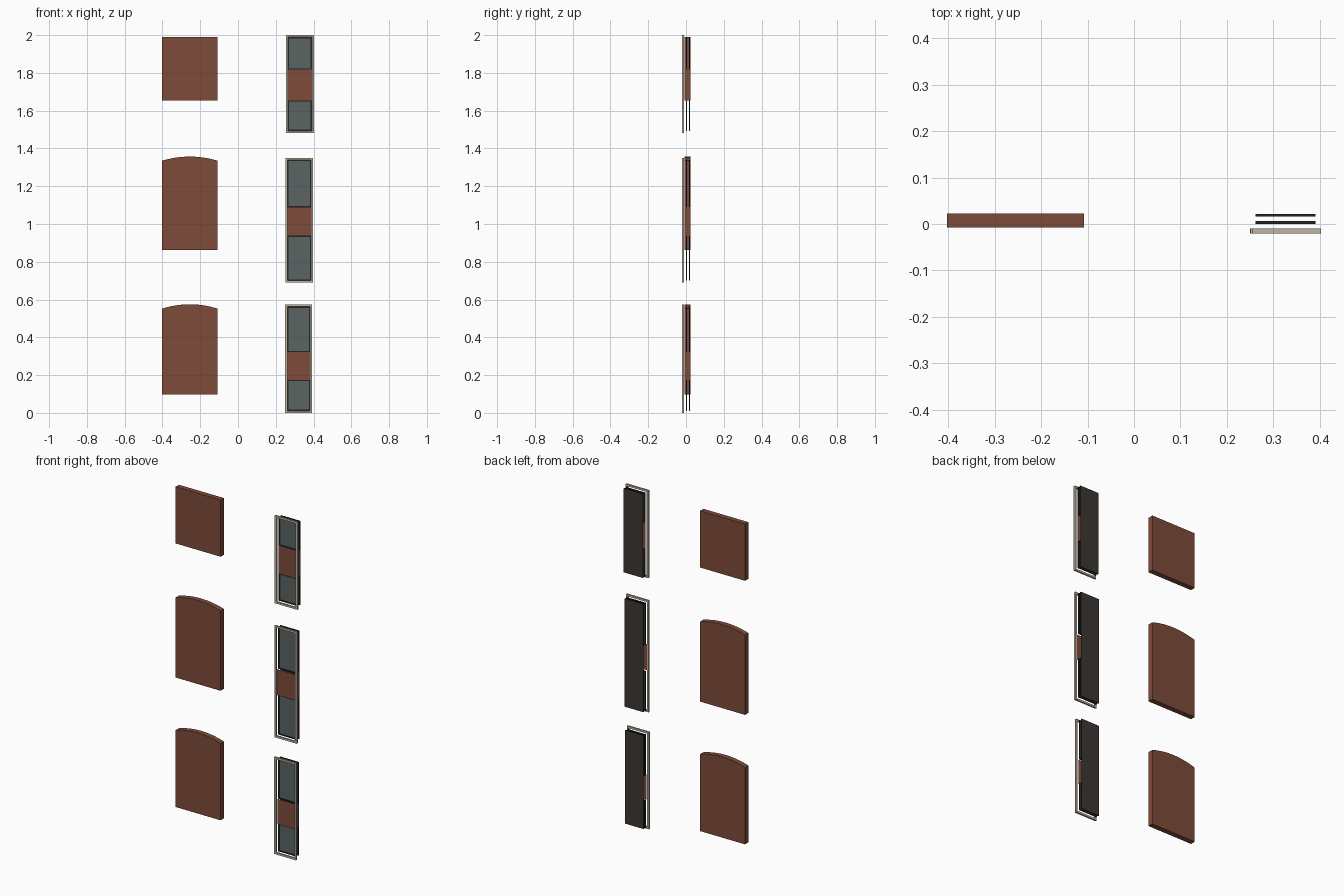
import bpy

cube = bpy.data.objects.get("Cube")
if cube:
    bpy.data.objects.remove(cube, do_unlink=True)


def material(name, r, g, b):
    m = bpy.data.materials.new(name)
    m.use_nodes = True
    m.diffuse_color = (r, g, b, 1)
    m.node_tree.nodes["Principled BSDF"].inputs["Base Color"].default_value = (r, g, b, 1)
    return m


BRICK = material("brick_red", 0.21, 0.07, 0.042)
STONE = material("pale_stone", 0.52, 0.46, 0.35)
GLASS = material("grey_glass", 0.1, 0.125, 0.125)
SASH = material("dark_sash", 0.015, 0.02, 0.016)
BACK = material("dark_backing", 0.045, 0.038, 0.033)


def build(name, verts, faces, mat):
    mesh = bpy.data.meshes.new(name)
    mesh.from_pydata(verts, [], faces)
    mesh.materials.append(mat)
    obj = bpy.data.objects.new(name, mesh)
    bpy.context.collection.objects.link(obj)
    return obj


def rect(x0, x1, z0, z1):
    return [(x0, z0), (x1, z0), (x1, z1), (x0, z1)]


def sheet(name, outline, y, mat):
    return build(name, [(x, y, z) for x, z in outline], [range(len(outline))], mat)


def slab(name, outline, y0, y1, mat):
    """Extrude a counter-clockwise front outline from y0 back to y1."""
    n = len(outline)
    verts = [(x, y, z) for y in (y0, y1) for x, z in outline]
    faces = [range(n), range(2 * n - 1, n - 1, -1)]
    faces += [(i, i + n, (i + 1) % n + n, (i + 1) % n) for i in range(n)]
    return build(name, verts, faces, mat)


def frame(name, x0, x1, z0, z1, width, y0, y1, mat):
    """Rectangular ring with an open middle."""
    outer = rect(x0, x1, z0, z1)
    inner = rect(x0 + width, x1 - width, z0 + width, z1 - width)
    verts = [(x, y, z) for y in (y0, y1) for x, z in outer + inner]
    faces = []
    for i in range(4):
        j = (i + 1) % 4
        faces += [(i, j, j + 4, i + 4), (i + 8, i + 12, j + 12, j + 8),
                  (i, i + 8, j + 8, j), (i + 4, j + 4, j + 12, i + 12)]
    return build(name, verts, faces, mat)


# Wall panels: flat-topped above, shallow arches below
def wall_panel(name, z0, z1, rise, steps=16):
    left, right = -0.402, -0.108
    top = []
    for i in range(steps + 1):
        t = 1 - 2 * i / steps
        top.append(((left + right) / 2 + t * (right - left) / 2, z1 + rise * (1 - t * t)))
    if not rise:
        top = [(right, z1), (left, z1)]
    slab(name, [(left, z0), (right, z0)] + top, -0.008, 0.023, BRICK)


wall_panel("upper_wall_panel", 1.655, 1.99, 0)
wall_panel("middle_wall_panel", 0.863, 1.335, 0.022)
wall_panel("lower_wall_panel", 0.098, 0.552, 0.023)


# Windows: stone surround, two glazed sashes, brick spandrel, dark backing
def window(name, x0, x1, z0, z1, low, high, spandrel_y):
    frame(name + "_surround", x0, x1, z0, z1, 0.011, -0.02, -0.01, STONE)
    a, b = x0 + 0.011, x1 - 0.011
    c, d = z0 + 0.011, z1 - 0.011
    for part, s0, s1 in (("lower", c, low), ("upper", high, d)):
        label = f"{name}_{part}"
        frame(label + "_front_sash", a, b, s0, s1, 0.006, 0.0, 0.006, SASH)
        frame(label + "_rear_sash", a, b, s0, s1, 0.006, 0.016, 0.022, SASH)
        sheet(label + "_glass", rect(a, b, s0, s1), 0.004, GLASS)
    sheet(name + "_spandrel", rect(a, b, low, high), spandrel_y, BRICK)
    sheet(name + "_backing", rect(a, b, c, d), 0.023, BACK)


window("upper_window", 0.254, 0.402, 1.482, 2.0, 1.655, 1.818, 0.0)
window("middle_window", 0.251, 0.398, 0.69, 1.35, 0.937, 1.09, -0.009)
window("lower_window", 0.25, 0.393, 0.0, 0.573, 0.175, 0.322, -0.004)
